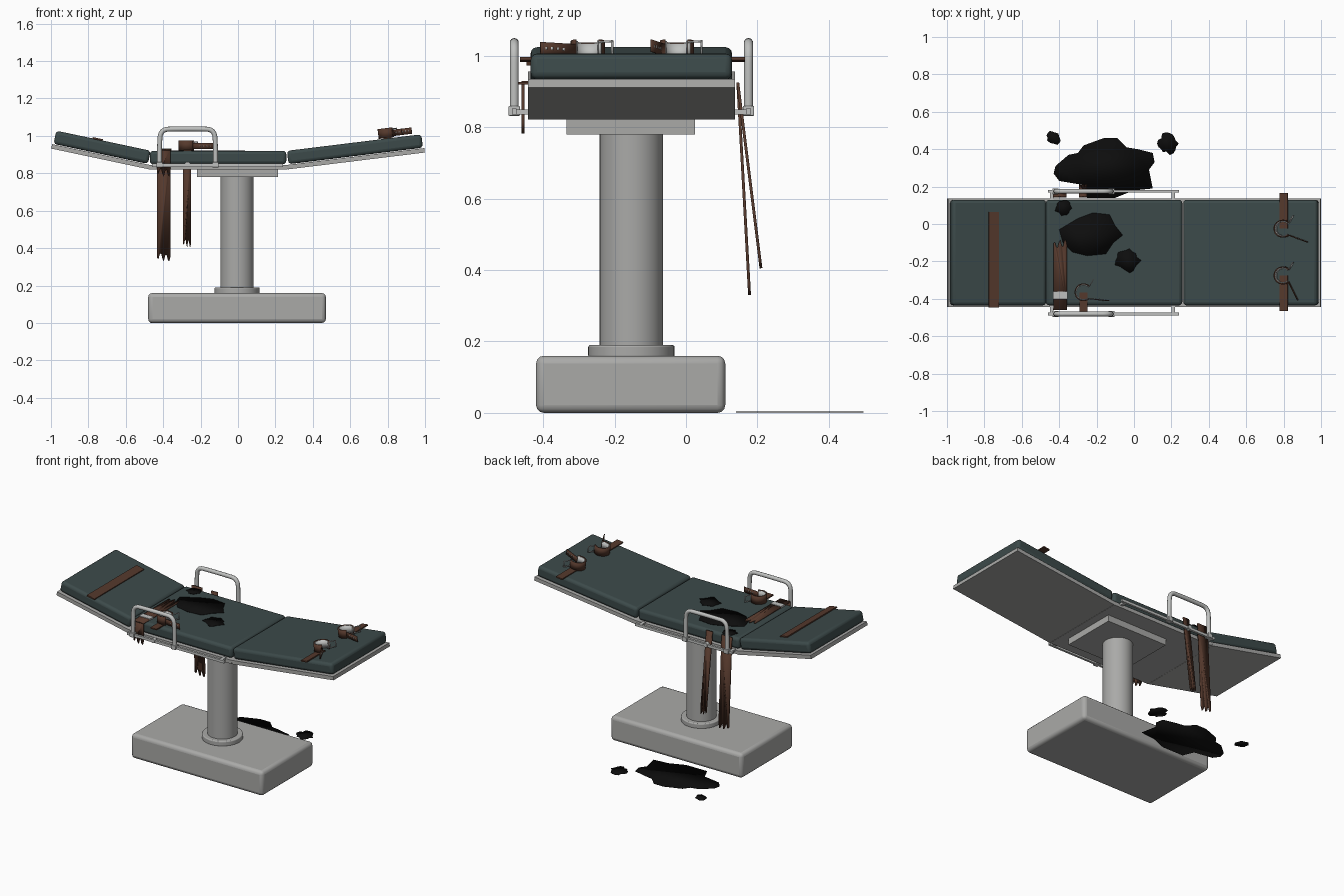
import bpy, bmesh, math, random
from mathutils import Matrix, Vector

cube = bpy.data.objects.get("Cube")
if cube:
    bpy.data.objects.remove(cube, do_unlink=True)
rng = random.Random(4)
MID = -0.153       # centre line of the table top
HALF = 0.29        # half width of the table top
LEVEL = Matrix.Identity(4)


def material(name, color):
    mat = bpy.data.materials.new(name)
    mat.use_nodes = True
    rgba = (*color, 1)
    mat.diffuse_color = rgba
    mat.node_tree.nodes["Principled BSDF"].inputs["Base Color"].default_value = rgba
    return mat


STEEL = material("pale steel", (0.4, 0.4, 0.39))
CHROME = material("bright steel", (0.52, 0.53, 0.52))
VINYL = material("dark green vinyl", (0.045, 0.068, 0.068))
LEATHER = material("brown leather", (0.09, 0.04, 0.025))
STAIN = material("black stain", (0.004, 0.004, 0.004))


def finish(name, bm, mat, place=LEVEL, bevel=0, thick=0):
    """Turn a bmesh into a placed object with optional thickness and bevel."""
    mesh = bpy.data.meshes.new(name)
    bmesh.ops.recalc_face_normals(bm, faces=bm.faces)
    bm.to_mesh(mesh)
    bm.free()
    obj = bpy.data.objects.new(name, mesh)
    bpy.context.collection.objects.link(obj)
    obj.matrix_world = place
    mesh.materials.append(mat)
    if thick:
        mod = obj.modifiers.new("thickness", "SOLIDIFY")
        mod.thickness = thick
        mod.offset = 0
    if bevel:
        mod = obj.modifiers.new("round edges", "BEVEL")
        mod.width = bevel
        mod.segments = 3
    bpy.ops.object.select_all(action="DESELECT")
    obj.select_set(True)
    bpy.context.view_layer.objects.active = obj
    bpy.ops.object.shade_smooth_by_angle(angle=math.radians(35))
    return obj


def box(name, mat, xs, ys, zs, place=LEVEL, bevel=0):
    bm = bmesh.new()
    bmesh.ops.create_cube(bm, size=1)
    for v in bm.verts:
        v.co = [lo + (c + 0.5) * (hi - lo) for c, (lo, hi) in zip(v.co, (xs, ys, zs))]
    return finish(name, bm, mat, place, bevel)


def cylinder(name, mat, radius, z0, z1, x, y, bevel=0):
    bm = bmesh.new()
    bmesh.ops.create_cone(bm, cap_ends=True, segments=40, radius1=radius,
                          radius2=radius, depth=z1 - z0)
    return finish(name, bm, mat, Matrix.Translation((x, y, (z0 + z1) / 2)), bevel)


def sheet(name, mat, points, thick, place=LEVEL):
    """One flat outline given thickness."""
    bm = bmesh.new()
    bm.faces.new([bm.verts.new(p) for p in points])
    return finish(name, bm, mat, place, thick=thick)


def ribbon(name, mat, path, z0, z1, thick, place):
    """Upright band following a plan path."""
    bm = bmesh.new()
    rows = [[bm.verts.new((x, y, z)) for z in (z0, z1)] for x, y in path]
    for a, b in zip(rows, rows[1:]):
        bm.faces.new((a[0], b[0], b[1], a[1]))
    return finish(name, bm, mat, place, thick=thick)


def tube(name, mat, points, radius):
    curve = bpy.data.curves.new(name, "CURVE")
    curve.dimensions = "3D"
    curve.bevel_depth = radius
    curve.bevel_resolution = 3
    curve.use_fill_caps = True
    spline = curve.splines.new("NURBS")
    spline.points.add(len(points) - 1)
    for p, co in zip(spline.points, points):
        p.co = (*co, 1)
    spline.order_u = 3
    spline.use_endpoint_u = True
    curve.materials.append(mat)
    obj = bpy.data.objects.new(name, curve)
    bpy.context.collection.objects.link(obj)
    return obj


def torn_strap(name, x0, x1, start, end):
    """Strap from start to end (y, z), with a ragged far end."""
    a, b = Vector((0, *start)), Vector((0, *end))
    width = x1 - x0
    pts = [a + Vector((x, 0, 0)) for x in (x0, x1)]
    for i, pull in enumerate((0.05, 0, 0.01, 0.06, 0.05, 0, 0.02, 0.07, 0.06, 0.02, 0.03)):
        tip = b + (a - b).normalized() * pull * 0.6
        pts.append(tip + Vector((x1 - width * i / 10, 0, 0)))
    return sheet(name, LEATHER, pts, 0.008)


# Pedestal
across = (MID - HALF, MID + HALF)
box("base", STEEL, (-0.48, 0.47), (-0.42, 0.11), (0, 0.16), bevel=0.022)
cylinder("base_collar", STEEL, 0.121, 0.155, 0.19, -0.005, MID, bevel=0.006)
cylinder("column", STEEL, 0.089, 0.18, 0.79, -0.005, MID)
box("mounting_plate", STEEL, (-0.22, 0.215), (-0.335, 0.025), (0.78, 0.822))

# Three hinged table sections, each with a frame tray and a cushion
head = Matrix.Translation((-0.478, 0, 0.834)) @ Matrix.Rotation(math.radians(12), 4, "Y")
legs = Matrix.Translation((0.265, 0, 0.833)) @ Matrix.Rotation(math.radians(-7), 4, "Y")
seat = Matrix.Translation((0, 0, 0.833))
inner = (across[0] + 0.008, across[1] - 0.008)
for part, place, x0, x1 in (("head", head, -0.53, 0), ("seat", seat, -0.478, 0.265),
                            ("leg", legs, 0, 0.738)):
    box(part + "_frame", STEEL, (x0, x1), across, (-0.012, 0.012), place)
    box(part + "_cushion", VINYL, (x0 + 0.007, x1 - 0.007), inner, (0.015, 0.087), place, bevel=0.018)

# Side rails with hinge bosses, clamps and rounded grab handles
for side, sign in (("right", -1), ("left", 1)):
    y = MID + sign * 0.328
    edge = MID + sign * HALF
    box(side + "_rail", CHROME, (-0.46, 0.24), (y - 0.007, y + 0.007), (0.835, 0.852))
    for x in (-0.44, 0.21):
        box(side + "_rail_bracket", CHROME, (x - 0.01, x + 0.01),
            sorted((edge - sign * 0.01, y)), (0.835, 0.85))
    for x in (-0.42, -0.12):
        box(side + "_handle_clamp", CHROME, (x - 0.017, x + 0.017),
            (y - 0.016, y + 0.016), (0.832, 0.86), bevel=0.003)
    plan = ((-0.42, 0.84), (-0.42, 0.94), (-0.415, 1.035), (-0.33, 1.037),
            (-0.21, 1.037), (-0.125, 1.035), (-0.12, 0.94), (-0.12, 0.84))
    tube(side + "_grab_handle", CHROME, [(x, y, z) for x, z in plan], 0.013)
    knob = cylinder(side + "_rail_knob", CHROME, 0.014, -0.012, 0.012, 0, 0)
    knob.matrix_world = Matrix.Translation((-0.27, y, 0.847)) @ Matrix.Rotation(math.pi / 2, 4, "X")

# Flat straps across the head and body, plus torn hanging ends
box("head_strap", LEATHER, (-0.325, -0.27), (-0.446, 0.065), (0.085, 0.094), head)
torn_strap("body_strap", -0.43, -0.358, (-0.46, 0.925), (-0.085, 0.925))
box("body_strap_buckle", CHROME, (-0.433, -0.355), (-0.4, -0.362), (0.922, 0.933))
torn_strap("body_strap_front_end", -0.433, -0.36, (-0.456, 0.928), (-0.456, 0.783))
torn_strap("body_strap_back_end", -0.433, -0.36, (0.145, 0.925), (0.178, 0.33))
torn_strap("wrist_strap_back_end", -0.293, -0.25, (0.145, 0.925), (0.21, 0.405))


def cuff(name, place, outer_edge, tail_angle):
    """Open cuff with pale lining, buckle, punched tail and anchor strap."""
    def arc(radius):
        return [(radius * math.cos(a), radius * math.sin(a))
                for a in (math.radians(45 + 265 * i / 24) for i in range(25))]
    outer = arc(0.045)
    end = Vector(outer[-1])
    way = Vector((math.cos(tail_angle), math.sin(tail_angle)))
    ribbon(name + "_lining", CHROME, arc(0.039), 0.003, 0.052, 0.005, place)
    ribbon(name + "_band", LEATHER, outer, 0.002, 0.055, 0.006, place)
    ribbon(name + "_tail", LEATHER, [end, end + way * 0.06, end + way * 0.11],
           0.008, 0.042, 0.005, place)
    for step in range(4):
        spot = end + way * (0.035 + step * 0.018)
        ribbon(name + "_eyelet", CHROME, [spot, spot + way * 0.007], 0.022, 0.029, 0.007, place)
    # square wire buckle at the other end
    tip = Vector(outer[0])
    out = Vector((0.5, 0.86))
    for lo, hi, z0, z1 in ((0, 0.045, 0.008, 0.013), (0, 0.045, 0.045, 0.05),
                           (0, 0.006, 0.008, 0.05), (0.04, 0.045, 0.008, 0.05)):
        ribbon(name + "_buckle", CHROME, [tip + out * lo, tip + out * hi], z0, z1, 0.005, place)
    box(name + "_anchor", LEATHER, (-0.022, 0.022), sorted((0, outer_edge)), (-0.002, 0.006), place)


cuff("wrist_cuff", Matrix.Translation((-0.27, -0.365, 0.921)), -0.12, -0.1)
on_legs = legs @ Matrix.Translation((0.55, 0, 0.088))
cuff("left_ankle_cuff", on_legs @ Matrix.Translation((0, -0.025, 0)), 0.19, -0.35)
cuff("right_ankle_cuff", on_legs @ Matrix.Translation((0, -0.275, 0)), -0.19, -1.1)


# Stains on the floor and the cushion
def spatter(name, x, y, z, size):
    pts = []
    for i in range(18):
        r = size * rng.uniform(0.72, 1.1)
        a = math.tau * i / 18
        pts.append((x + r * math.cos(a), y + r * math.sin(a), z))
    sheet(name, STAIN, pts, 0.003)


floor_pool = ((-0.43, 0.27), (-0.42, 0.31), (-0.35, 0.37), (-0.3, 0.38), (-0.27, 0.42),
              (-0.16, 0.46), (-0.09, 0.46), (-0.04, 0.41), (0.02, 0.4), (0.1, 0.38),
              (0.11, 0.33), (0.08, 0.29), (0.1, 0.19), (0, 0.18), (-0.1, 0.14),
              (-0.25, 0.14), (-0.28, 0.21), (-0.4, 0.23))
cushion_pool = ((-0.4, -0.03), (-0.38, -0.1), (-0.33, -0.15), (-0.25, -0.17), (-0.15, -0.16),
                (-0.11, -0.1), (-0.06, -0.06), (-0.1, -0.01), (-0.13, 0.05), (-0.22, 0.06),
                (-0.3, 0.03), (-0.35, 0))
FLOOR, TOP = 0.002, 0.921
sheet("floor_stain", STAIN, [(x, y, FLOOR) for x, y in floor_pool], 0.003)
sheet("cushion_stain", STAIN, [(x, y, TOP) for x, y in cushion_pool], 0.003)
spatter("floor_spot_small", -0.43, 0.46, FLOOR, 0.04)
spatter("floor_spot_large", 0.18, 0.43, FLOOR, 0.058)
spatter("cushion_spot_small", -0.38, 0.085, TOP, 0.045)
spatter("cushion_spot_large", -0.035, -0.195, TOP, 0.067)
